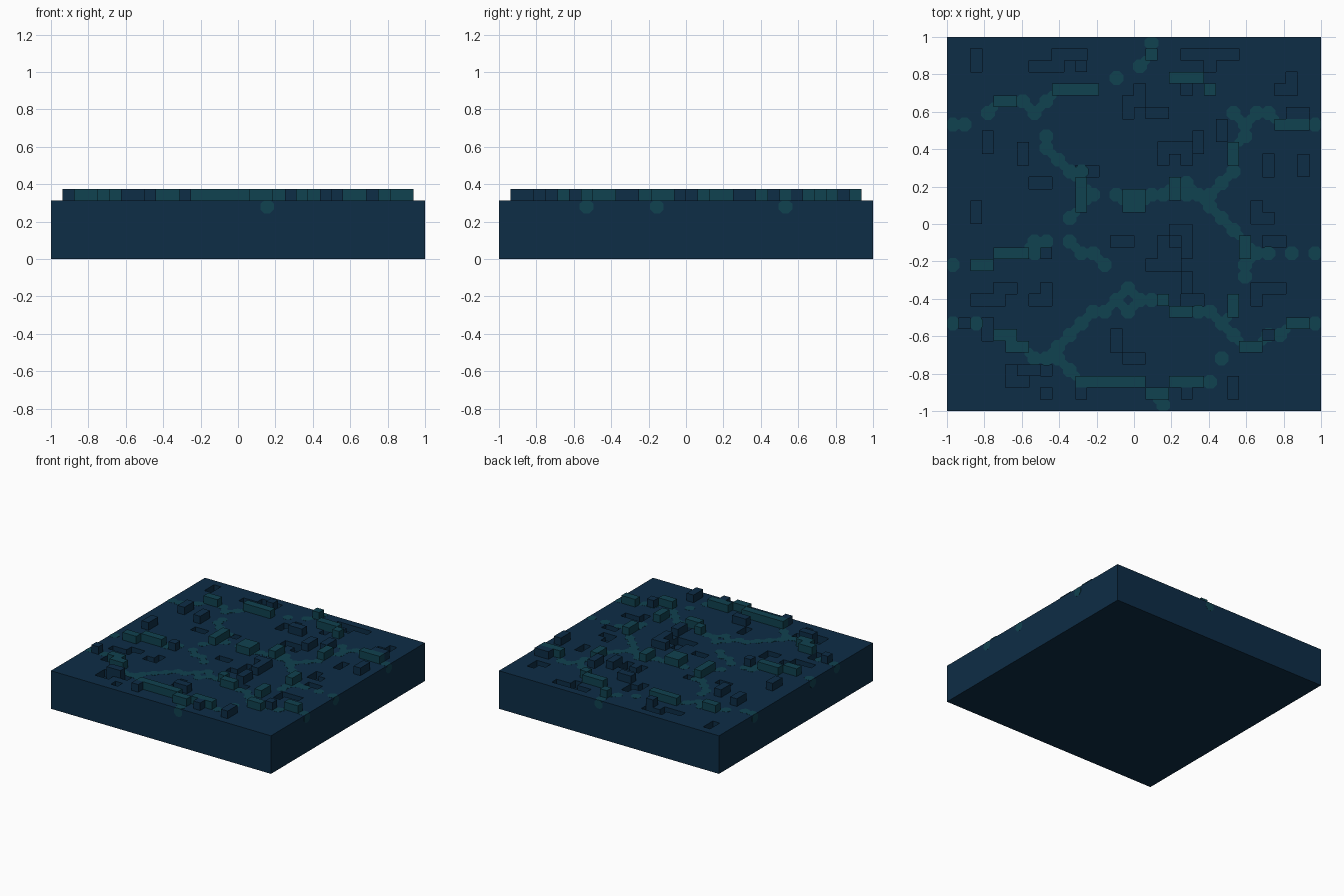
import bpy
import bmesh
import math
from mathutils import Matrix, Vector

if "Cube" in bpy.data.objects:
    bpy.data.objects.remove(bpy.data.objects["Cube"], do_unlink=True)

N = 32                 # cells per side
CELL = 2 / N
TOP = 5 * CELL         # slab height


def material(name, rgb):
    m = bpy.data.materials.new(name)
    m.use_nodes = True
    m.diffuse_color = (*rgb, 1)
    m.node_tree.nodes["Principled BSDF"].inputs["Base Color"].default_value = (*rgb, 1)
    return m


NAVY = material("navy", (0.004, 0.026, 0.061))
TEAL = material("teal", (0.0052, 0.054, 0.080))


def finish(bm, name, mat):
    mesh = bpy.data.meshes.new(name)
    bm.to_mesh(mesh)
    bm.free()
    mesh.materials.append(mat)
    ob = bpy.data.objects.new(name, mesh)
    bpy.context.collection.objects.link(ob)
    return ob


def centre(col, row):
    return -1 + (col + 0.5) * CELL, 1 - (row + 0.5) * CELL


def cells(runs):
    return {(c, r) for r, a, b in runs for c in range(a, b + 1)}


# Runs of cells: (row from the back, first column, last column)
PITS = cells([
    (1, 2, 2), (2, 2, 2), (1, 9, 11), (2, 7, 9), (1, 20, 24), (2, 22, 22), (4, 20, 20),
    (3, 29, 29), (4, 28, 29), (4, 16, 16), (5, 15, 16), (6, 15, 15),
    (9, 18, 20), (10, 18, 18), (10, 20, 20), (11, 11, 12), (12, 7, 8),
    (10, 27, 27), (11, 27, 27), (14, 26, 26), (15, 26, 27), (17, 14, 15),
    (17, 18, 18), (18, 18, 19), (19, 17, 19), (22, 20, 21), (17, 27, 28),
    (21, 4, 5), (22, 2, 4), (21, 8, 8), (22, 7, 8), (21, 26, 28), (22, 26, 26),
    (24, 3, 3), (25, 3, 3), (25, 14, 14), (26, 14, 14),
    (28, 5, 5), (28, 8, 8), (29, 5, 6), (30, 8, 8)])
NAVY_BLOCKS = cells([
    (2, 11, 11), (6, 17, 18), (6, 29, 30), (7, 23, 23), (8, 23, 23), (8, 3, 3), (9, 3, 3),
    (9, 6, 6), (10, 6, 6), (8, 21, 21), (9, 21, 21), (10, 30, 30), (11, 30, 30),
    (14, 2, 2), (15, 2, 2), (16, 19, 20), (17, 20, 20), (18, 20, 20), (18, 8, 8),
    (20, 20, 20), (21, 20, 20), (24, 1, 1), (25, 27, 27), (27, 15, 16),
    (28, 6, 7), (29, 24, 24), (30, 24, 24), (30, 11, 11), (30, 20, 20)])
TEAL_BLOCKS = cells([
    (1, 17, 17), (3, 19, 21), (4, 22, 22), (4, 9, 12), (5, 4, 5), (7, 28, 30),
    (9, 24, 24), (10, 24, 24), (12, 11, 11), (13, 11, 11), (14, 11, 11),
    (13, 15, 16), (14, 15, 16), (12, 19, 19), (13, 19, 19), (18, 4, 6), (19, 2, 3),
    (17, 25, 25), (18, 25, 25), (22, 18, 18), (23, 19, 20), (22, 24, 24), (23, 24, 24),
    (24, 29, 30), (25, 4, 5), (26, 5, 6), (26, 25, 26),
    (29, 11, 16), (29, 19, 21), (30, 17, 18)])

# Flat painted spots: row -> columns
SPOTS = {
    0: [17], 2: [16], 3: [14], 5: [6, 8], 6: [3, 7, 24, 26, 27], 7: [0, 1, 25, 31],
    8: [8, 25], 9: [8], 10: [9], 11: [10, 11, 24], 12: [20, 23],
    13: [12, 14, 17, 18, 20, 21, 22], 14: [22], 15: [10, 23], 16: [24],
    17: [7, 8, 10], 18: [0 + 7, 11, 12, 26, 27, 29, 31], 19: [0, 13, 25], 20: [25],
    21: [15], 22: [14, 16, 17], 23: [12, 13, 15, 21, 22], 24: [0, 2, 11, 23, 31],
    25: [10, 24, 27, 28], 26: [9], 27: [7, 9, 8, 23], 28: [10], 29: [22], 31: [18]}

# Slab with sunken cells
bm = bmesh.new()
bmesh.ops.create_grid(bm, x_segments=N, y_segments=N, size=1,
                      matrix=Matrix.Translation((0, 0, TOP)))
bm.faces.ensure_lookup_table()
rim = [e for e in bm.edges if e.is_boundary]
sunk = []
for f in bm.faces:
    p = f.calc_center_median()
    if (int((p.x + 1) / CELL), int((1 - p.y) / CELL)) in PITS:
        sunk.append(f)
skirt = bmesh.ops.extrude_edge_only(bm, edges=rim)["geom"]
for v in skirt:
    if isinstance(v, bmesh.types.BMVert):
        v.co.z = 0
bmesh.ops.contextual_create(bm, geom=[e for e in skirt if isinstance(e, bmesh.types.BMEdge)
                                      and e.is_boundary])
pit = bmesh.ops.extrude_face_region(bm, geom=sunk)["geom"]
for v in pit:
    if isinstance(v, bmesh.types.BMVert):
        v.co.z = TOP - CELL
bmesh.ops.delete(bm, geom=[f for f in sunk if f.is_valid], context='FACES')
bmesh.ops.recalc_face_normals(bm, faces=bm.faces[:])
finish(bm, "slab", NAVY)


# Raised blocks
def blocks(name, group, mat):
    bm = bmesh.new()
    for c, r in sorted(group):
        x, y = centre(c, r)
        bmesh.ops.create_cube(bm, size=CELL, matrix=Matrix.Translation((x, y, TOP + CELL / 2)))
    bmesh.ops.remove_doubles(bm, verts=bm.verts[:], dist=0.0001)
    # Drop the walls shared by touching cells
    seen = {}
    for f in bm.faces:
        seen.setdefault(frozenset(f.verts), []).append(f)
    inner = [f for fs in seen.values() if len(fs) > 1 for f in fs]
    inner += [f for f in bm.faces if f not in inner and
              any(f.calc_center_median().to_2d() == g.calc_center_median().to_2d()
                  for g in inner if abs(f.normal.z) < 0.5)]
    bmesh.ops.delete(bm, geom=list(set(inner)), context='FACES')
    finish(bm, name, mat)


blocks("navy_blocks", NAVY_BLOCKS, NAVY)
blocks("teal_blocks", TEAL_BLOCKS, TEAL)

# Painted spots, joined by small links where they touch, wrapping over the rim
bm = bmesh.new()
TURN = Matrix.Rotation(math.pi / 8, 4, 'Z')


def spot(pos, radius, tilt=Matrix()):
    made = bmesh.ops.create_cone(bm, cap_ends=True, segments=8, radius1=radius, radius2=radius,
                                 depth=0.002, matrix=Matrix.Translation(pos) @ tilt @ TURN)
    for v in made["verts"]:
        v.co = Vector((max(-1.001, min(1.001, v.co.x)), max(-1.001, min(1.001, v.co.y)),
                       min(TOP + 0.001, v.co.z)))


painted = {(c, r) for r, cols in SPOTS.items() for c in cols}
solid = painted | TEAL_BLOCKS
for c, r in sorted(painted):
    x, y = centre(c, r)
    spot((x, y, TOP), 0.04)
    for dc, dr in ((1, 0), (0, 1), (1, 1), (1, -1), (-1, 0), (0, -1), (-1, -1), (-1, 1)):
        if (c + dc, r + dr) in solid:
            spot((x + dc * CELL / 2, y - dr * CELL / 2, TOP), 0.026)
    if c in (0, N - 1):
        spot((math.copysign(1, x), y, TOP - CELL / 2), 0.04, Matrix.Rotation(math.pi / 2, 4, 'Y'))
    if r in (0, N - 1):
        spot((x, math.copysign(1, y), TOP - CELL / 2), 0.04, Matrix.Rotation(math.pi / 2, 4, 'X'))
finish(bm, "teal_spots", TEAL)
